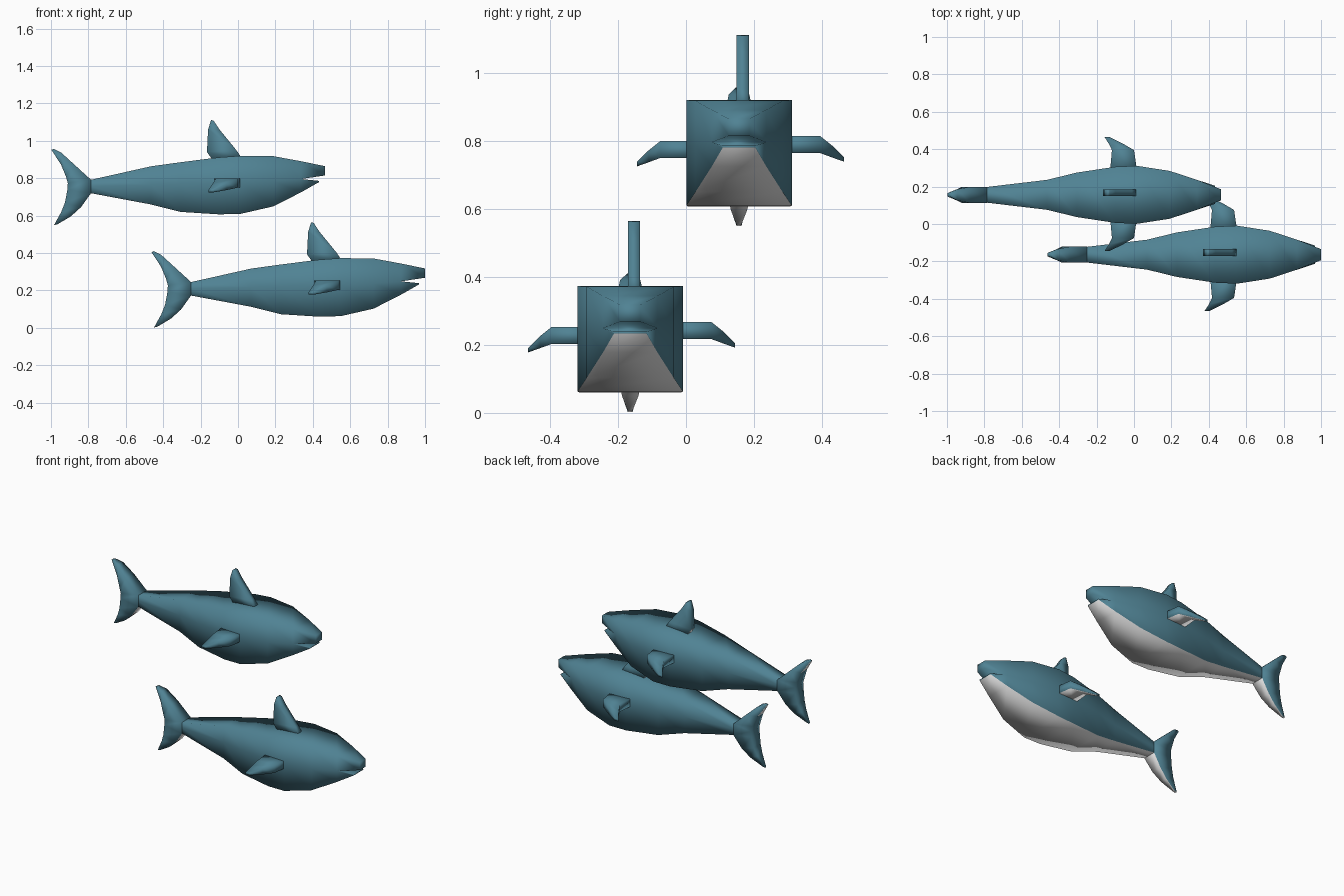
import bpy, bmesh
from mathutils import Vector

cube = bpy.data.objects.get("Cube")
if cube:
    bpy.data.objects.remove(cube, do_unlink=True)


def material(name, rgb):
    m = bpy.data.materials.new(name)
    m.use_nodes = True
    m.diffuse_color = (*rgb, 1)
    bsdf = m.node_tree.nodes["Principled BSDF"]
    bsdf.inputs["Base Color"].default_value = (*rgb, 1)
    bsdf.inputs["Roughness"].default_value = 0.8
    return m


BLUE = material("sea_blue", (0.08, 0.225, 0.295))
WHITE = material("belly_white", (0.75, 0.75, 0.75))

# Placement of the two sharks; parts are modelled around y = 0
SHARKS = {"upper": Vector((0, 0.16, 0)), "lower": Vector((0.535, -0.16, -0.547))}


def ring(bm, points):
    return [bm.verts.new(p) for p in points]


def bridge(bm, a, b):
    """Join two rings with a closed band of quads."""
    for i in range(len(a)):
        j = (i + 1) % len(a)
        bm.faces.new((a[i], a[j], b[j], b[i]))


def finish(bm, name, is_white):
    """Colour downward faces, smooth, and place one copy per shark."""
    bmesh.ops.recalc_face_normals(bm, faces=bm.faces)
    for f in bm.faces:
        f.smooth = True
        f.material_index = int(f.normal.z < -0.55 and is_white(f))
    mesh = bpy.data.meshes.new(name)
    bm.to_mesh(mesh)
    bm.free()
    mesh.materials.append(BLUE)
    mesh.materials.append(WHITE)
    for label, offset in SHARKS.items():
        ob = bpy.data.objects.new(f"{label}_shark_{name}", mesh)
        ob.location = offset
        bpy.context.collection.objects.link(ob)


def loft(name, sections):
    """Capped loft through four-cornered sections."""
    bm = bmesh.new()
    rings = [ring(bm, s) for s in sections]
    for a, b in zip(rings, rings[1:]):
        bridge(bm, a, b)
    bm.faces.new(rings[0])
    bm.faces.new(rings[-1])
    finish(bm, name, lambda f: True)


# Body: box sections (x, bottom, middle, top, half width) with open jaws
BODY = [
    (-0.786, 0.72, 0.757, 0.792, 0.042),
    (-0.465, 0.66, 0.765, 0.864, 0.08),
    (-0.305, 0.62, 0.77, 0.886, 0.119),
    (-0.1, 0.607, 0.775, 0.912, 0.15),
    (0.015, 0.61, 0.78, 0.92, 0.155),
    (0.19, 0.65, 0.785, 0.918, 0.128),
    (0.337, 0.725, 0.796, 0.891, 0.08),
]
CENTRE = -0.004
bm = bmesh.new()
rings = []
for x, low, mid, top, w in BODY:
    left, right = CENTRE + w, CENTRE - w
    rings.append(ring(bm, [(x, left, low), (x, left, mid), (x, left, top),
                           (x, right, top), (x, right, mid), (x, right, low)]))
for a, b in zip(rings, rings[1:]):
    bridge(bm, a, b)


def jaw(root, x, low, top, w):
    tip = ring(bm, [(x, CENTRE + w, low), (x, CENTRE + w, top),
                    (x, CENTRE - w, top), (x, CENTRE - w, low)])
    bridge(bm, root, tip)
    bm.faces.new(tip)


head = rings[-1]
jaw(head[1:5], 0.464, 0.815, 0.865, 0.03)
jaw([head[0], head[1], head[4], head[5]], 0.434, 0.78, 0.786, 0.048)
# The roof of the mouth stays blue
finish(bm, "body", lambda f: f.calc_center_median().z < 0.79)


def upright_section(lead, trail, w, y=0.0):
    return [(lead[0], y + w, lead[1]), (lead[0], y - w, lead[1]),
            (trail[0], y - w, trail[1]), (trail[0], y + w, trail[1])]


# Tail: leading edge, trailing edge and half width from top tip to bottom tip
TAIL = [
    ((-0.985, 0.957), (-0.998, 0.952), 0.009),
    ((-0.945, 0.937), (-0.947, 0.875), 0.03),
    ((-0.877, 0.875), (-0.92, 0.81), 0.043),
    ((-0.786, 0.792), (-0.91, 0.775), 0.043),
    ((-0.786, 0.72), (-0.912, 0.74), 0.043),
    ((-0.84, 0.645), (-0.925, 0.67), 0.035),
    ((-0.893, 0.597), (-0.945, 0.62), 0.024),
    ((-0.965, 0.554), (-0.984, 0.549), 0.007),
]
loft("tail", [upright_section(a, b, w, CENTRE) for a, b, w in TAIL])

# Dorsal fin
DORSAL = [
    ((0.025, 0.9), (-0.13, 0.89)),
    ((-0.01, 0.952), (-0.166, 0.94)),
    ((-0.1, 1.062), (-0.16, 1.06)),
    ((-0.13, 1.108), (-0.144, 1.112)),
]
loft("dorsal_fin", [upright_section(a, b, 0.018, 0.007) for a, b in DORSAL])

# Flippers: distance out, leading x, trailing x, bottom, top
FLIPPER = [
    (0.1, 0.02, -0.13, 0.75, 0.8),
    (0.235, 0.0, -0.118, 0.75, 0.8),
    (0.27, -0.06, -0.135, 0.737, 0.772),
    (0.304, -0.13, -0.157, 0.725, 0.738),
]
for name, side, lift in (("right_flipper", -1, 0), ("left_flipper", 1, 0.014)):
    loft(name, [[(lead, side * y, low + lift), (lead, side * y, top + lift),
                 (trail, side * y, top + lift), (trail, side * y, low + lift)]
                for y, lead, trail, low, top in FLIPPER])
